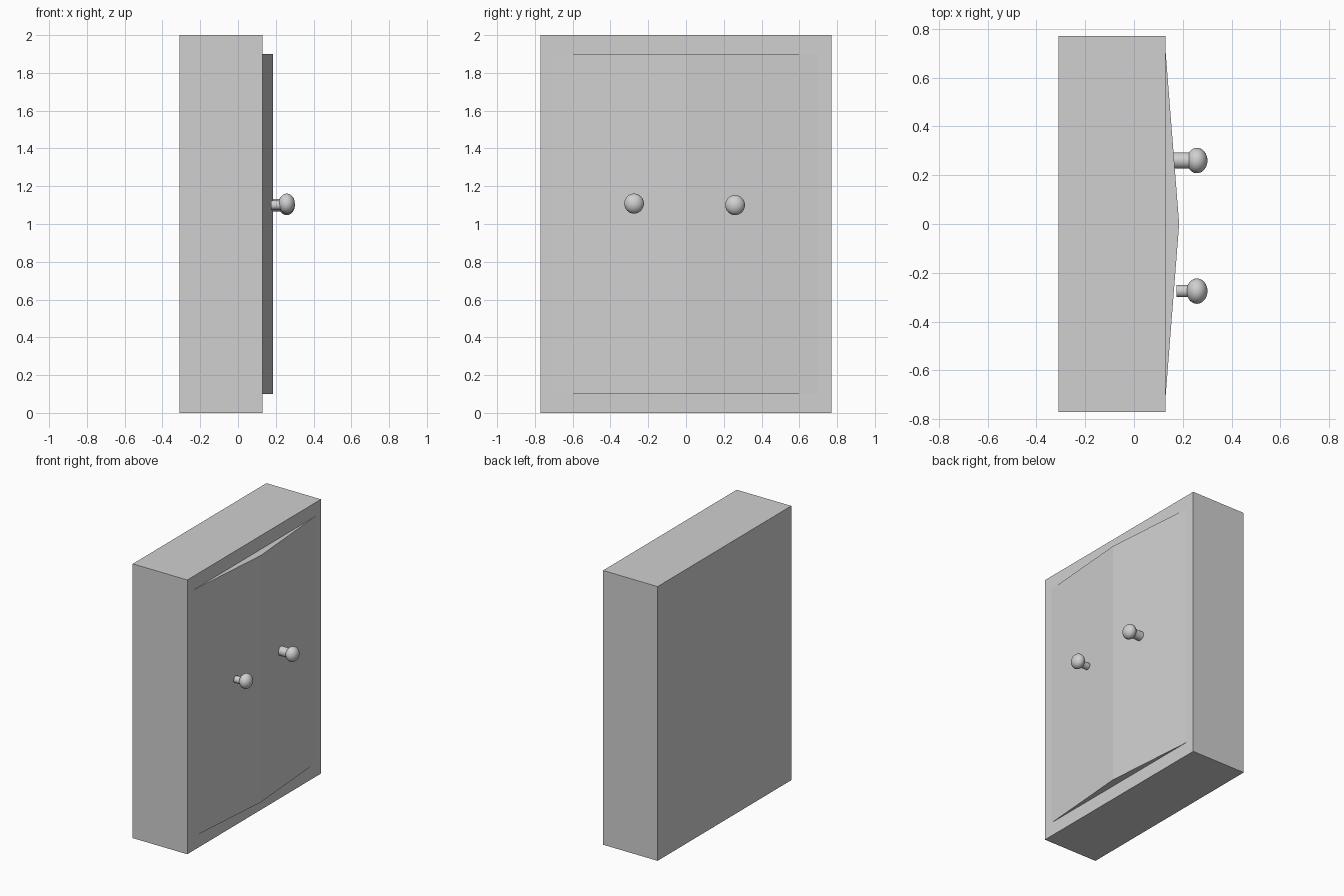
import bpy
import bmesh
from math import radians
from mathutils import Matrix

default = bpy.data.objects.get("Cube")
if default:
    bpy.data.objects.remove(default, do_unlink=True)

grey = bpy.data.materials.new("plain_grey")
grey.use_nodes = True
colour = (0.63, 0.63, 0.63, 1)
grey.diffuse_color = colour
grey.node_tree.nodes["Principled BSDF"].inputs["Base Color"].default_value = colour


def finish(name, bm, smooth=False):
    bmesh.ops.recalc_face_normals(bm, faces=bm.faces)
    mesh = bpy.data.meshes.new(name)
    bm.to_mesh(mesh)
    bm.free()
    mesh.materials.append(grey)
    obj = bpy.data.objects.new(name, mesh)
    bpy.context.collection.objects.link(obj)
    if smooth:
        bpy.ops.object.select_all(action="DESELECT")
        obj.select_set(True)
        bpy.context.view_layer.objects.active = obj
        bpy.ops.object.shade_smooth_by_angle(angle=radians(40))
    return obj


def prism(name, outline, bottom, top):
    """Extrude an (x, y) outline upward."""
    bm = bmesh.new()
    face = bm.faces.new([bm.verts.new((x, y, bottom)) for x, y in outline])
    grown = bmesh.ops.extrude_face_region(bm, geom=[face])
    moved = [v for v in grown["geom"] if isinstance(v, bmesh.types.BMVert)]
    bmesh.ops.translate(bm, verts=moved, vec=(0, 0, top - bottom))
    return finish(name, bm)


def knob(side, y, z, stem_start, stem_radius):
    """Round stem with a slightly flattened ball on its end."""
    stem_end = 0.24
    bm = bmesh.new()
    bmesh.ops.create_cone(
        bm, cap_ends=True, segments=32, radius1=stem_radius, radius2=stem_radius,
        depth=stem_end - stem_start,
        matrix=Matrix.Translation(((stem_start + stem_end) / 2, y, 1.10))
        @ Matrix.Rotation(radians(90), 4, "Y"))
    finish(side + "_knob_stem", bm, True)
    bm = bmesh.new()
    bmesh.ops.create_uvsphere(
        bm, u_segments=32, v_segments=16, radius=1,
        matrix=Matrix.Translation((0.258, y, z)) @ Matrix.Diagonal((0.043, 0.052, 0.053, 1)))
    finish(side + "_knob_ball", bm, True)


# Cabinet body
back, front, half = -0.31, 0.13, 0.77
prism("cabinet_body", [(back, -half), (front, -half), (front, half), (back, half)], 0, 2)

# Pair of slightly open doors meeting at a ridge
for side, s in (("near", -1), ("far", 1)):
    prism(side + "_door", [(0.12, 0), (0.185, 0), (front, 0.70 * s), (0.12, 0.70 * s)], 0.10, 1.90)

# Door knobs
knob("near", -0.275, 1.108, 0.175, 0.025)
knob("far", 0.26, 1.10, 0.16, 0.033)
